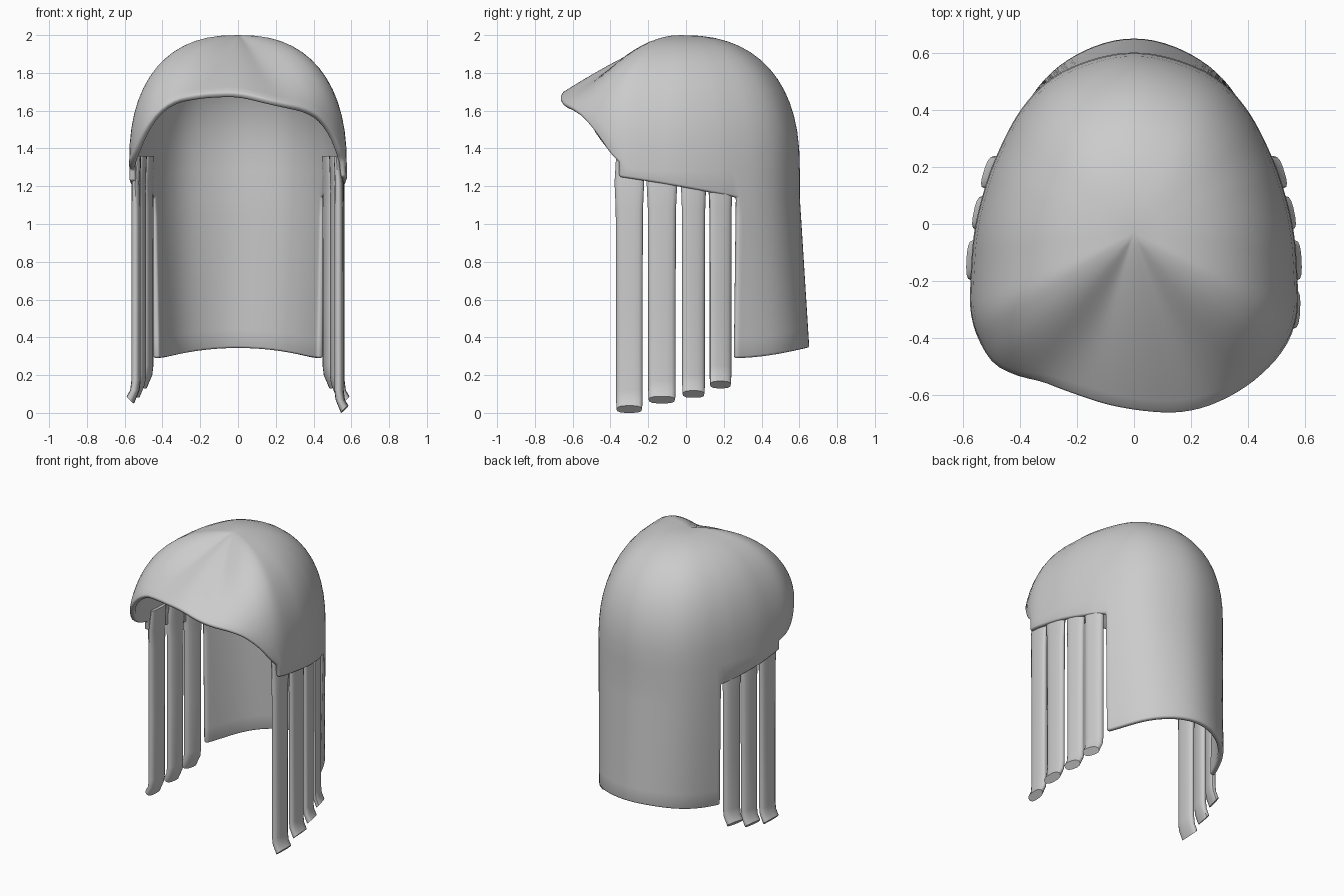
import bpy, bmesh
from math import sin, cos, pi, radians

if "Cube" in bpy.data.objects:
    bpy.data.objects.remove(bpy.data.objects["Cube"])

CY = -0.03          # y of the crown
STEP = 3            # degrees between columns

# key tables: angle from front (degrees, + toward +x) -> (radius, rim height)
RIGHT = [(0, .625, 1.70), (18, .665, 1.65), (35, .675, 1.605), (45, .675, 1.53),
         (53, .67, 1.42), (61, .655, 1.29), (75, .59, 1.28), (90, .56, 1.28),
         (105, .545, 1.28), (123, .555, 1.28), (150, .615, 1.28), (180, .635, 1.28)]
LEFT = [(0, .625, 1.70), (20, .605, 1.69), (36, .625, 1.65), (43, .69, 1.56),
        (52, .67, 1.42), (61, .655, 1.32)] + RIGHT[6:]


def lookup(a, i):
    a = (a + 180) % 360 - 180
    tab = RIGHT if a >= 0 else LEFT
    a = abs(a)
    for p, q in zip(tab, tab[1:]):
        if a <= q[0]:
            return p[i] + (q[i] - p[i]) * (a - p[0]) / (q[0] - p[0])


def smooth(a, i):
    return sum(lookup(a + d, i) for d in (-6, -3, 0, 3, 6)) / 5


def finish(bm, name):
    bmesh.ops.recalc_face_normals(bm, faces=bm.faces)
    me = bpy.data.meshes.new(name)
    bm.to_mesh(me)
    bm.free()
    ob = bpy.data.objects.new(name, me)
    bpy.context.collection.objects.link(ob)
    bpy.context.view_layer.objects.active = ob
    ob.select_set(True)
    bpy.ops.object.shade_smooth_by_angle(angle=radians(50))
    ob.select_set(False)
    return ob


# hair cap with fringe, side skirt and long back panel
bm = bmesh.new()
apex = bm.verts.new((0, CY, 2))
N, M = 14, 8
cols = {}
for a in range(-180, 180, STEP):
    R, rim = smooth(a, 1), smooth(a, 2)
    D = 2 - rim
    w = min(1, max(0, (abs(a) - 15) / 48))
    w = w * w * (3 - 2 * w)
    pts = []
    for k in range(1, N + 1):
        u = k / N
        ph = u * pi / 2
        r = R * ((1 - w) * u + w * sin(ph) ** .83)
        drop = D * ((1 - w) * u ** 1.3 + w * (1 - max(0, cos(ph)) ** .83))
        pts.append((r, 2 - drop))
    if a >= 60 or a <= -72:                       # skirt above the strands
        t = min(1, (abs(a) - 60) / 63)
        z1 = 1.25 - .11 * t
        pts.append((R, z1))
        if abs(a) >= 123:                         # back panel
            back = (1 - cos(radians((abs(a) - 123) / 57 * 180))) / 2
            zb = .29 + .055 * back
            for k in range(1, M + 1):
                s = k / M
                pts.append((R + .05 * back * s - .02 * (1 - back) * s, z1 + (zb - z1) * s))
    t = radians(a)
    cols[a] = [bm.verts.new((r * sin(t), CY - r * cos(t), z)) for r, z in pts]
for a in cols:
    A = cols[a]
    B = cols[a + STEP if a + STEP < 180 else -180]
    bm.faces.new((apex, A[0], B[0]))
    for k in range(min(len(A), len(B)) - 1):
        bm.faces.new((A[k], A[k + 1], B[k + 1], B[k]))
cap = finish(bm, "hair_cap")
if cap.data.polygons[0].normal.z < 0:
    cap.data.flip_normals()
sol = cap.modifiers.new("thickness", "SOLIDIFY")
sol.thickness = .035
sol.offset = -1
bev = cap.modifiers.new("soft_edge", "BEVEL")
bev.width = .012
bev.segments = 2
bev.angle_limit = radians(50)


# hanging side strands: flattened tubes that kick outward at the tip
def strand(name, y0, y1, zb, x, slope, side):
    bm = bmesh.new()
    yc, hw = (y0 + y1) / 2, (y1 - y0) / 2
    rings = []
    # height, x shift, width factor, thickness factor
    for z, dx, fw, ft in ((1.36, -.012, 1.0, .6), (1.22, 0, 1.12, .9), (1.08, 0, 1.03, 1),
                          (.6, 0, 1, 1), (zb + .12, 0, 1, 1), (zb + .07, .006, 1, 1),
                          (zb + .025, .03, .97, .8)):
        ring = []
        for k in range(14):
            t = 2 * pi * k / 14
            c, s = cos(t), sin(t)
            dy = hw * fw * (abs(c) ** .7) * (1 if c >= 0 else -1)
            th = .024 * ft * (abs(s) ** .8) * (1 if s >= 0 else -1)
            tilt = .5 * th if z < zb + .05 else 0
            px = x + dx + th - slope * dy
            ring.append(bm.verts.new((side * px, yc + dy, z + 2 * tilt - (.006 if tilt else 0))))
        rings.append(ring)
    for A, B in zip(rings, rings[1:]):
        for k in range(14):
            j = (k + 1) % 14
            bm.faces.new((A[k], A[j], B[j], B[k]))
    bm.faces.new(rings[0])
    bm.faces.new(rings[-1])
    finish(bm, name)


STRANDS = [(-.37, -.23, .0, .535, -.05), (-.2, -.055, .05, .54, .05),
           (-.02, .1, .08, .515, .2), (.125, .24, .13, .48, .3)]
for i, (y0, y1, zb, x, sl) in enumerate(STRANDS):
    strand(f"right_strand_{i + 1}", y0, y1, zb, x, sl, 1)
    if i:
        strand(f"left_strand_{i}", y0, y1, zb, x, sl, -1)
